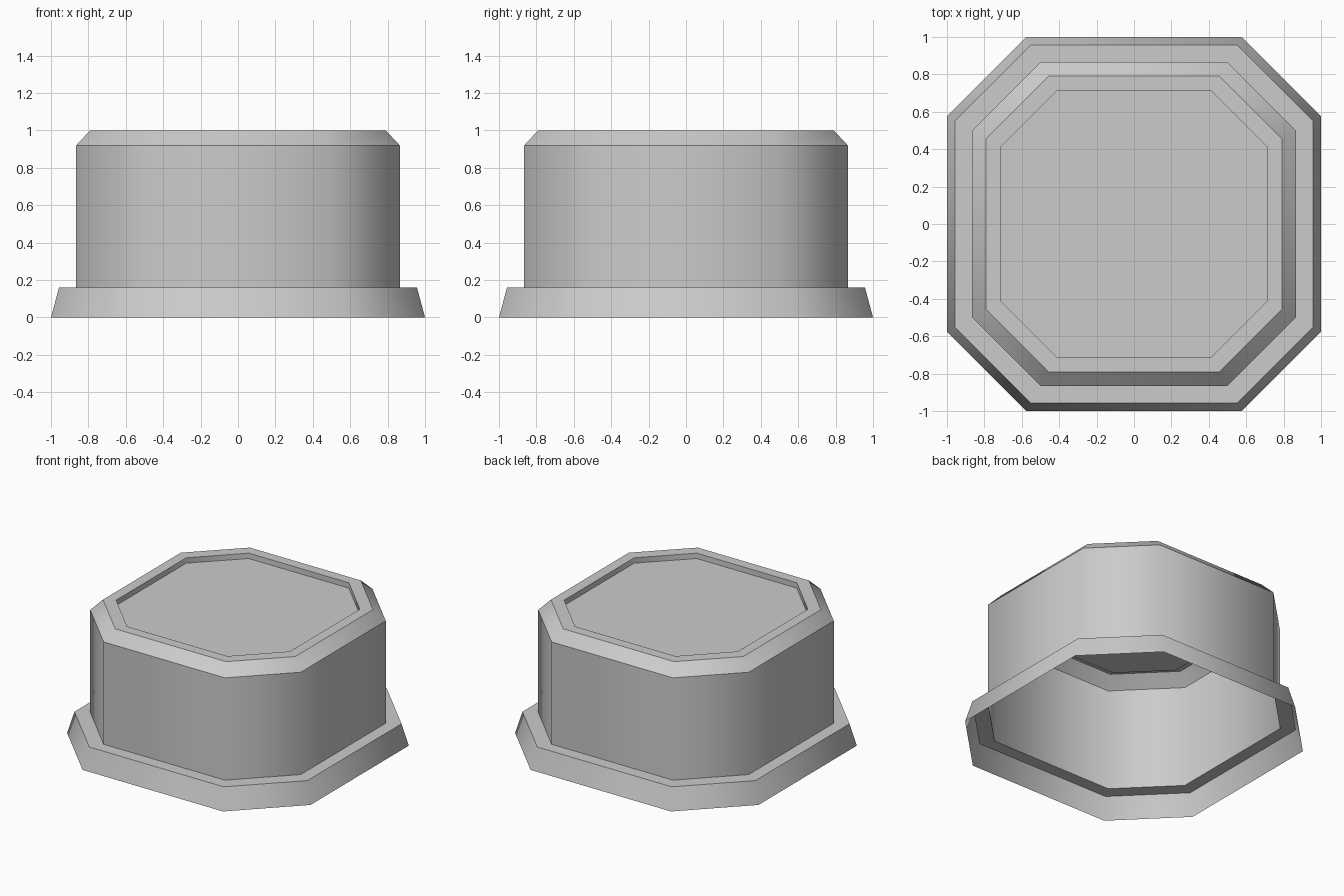
import bpy
import bmesh

if "Cube" in bpy.data.objects:
    bpy.data.objects.remove(bpy.data.objects["Cube"])

# Profile of the hollow shell: (half width, height), from the foot to the recessed lid
PROFILE = [
    (1.0, 0.0), (0.957, 0.16),      # tapered flange
    (0.865, 0.16), (0.865, 0.92),   # ledge and straight wall
    (0.79, 1.0), (0.713, 1.0),      # chamfer and rim
    (0.713, 0.96),                  # recess wall
]
K = 0.577  # half length of the long sides relative to the half width
OCTAGON = [(1, -K), (1, K), (K, 1), (-K, 1), (-1, K), (-1, -K), (-K, -1), (K, -1)]


def make_shell(name):
    bm = bmesh.new()
    rings = [[bm.verts.new((x * r, y * r, z)) for x, y in OCTAGON] for r, z in PROFILE]
    for low, high in zip(rings, rings[1:]):
        for i in range(8):
            j = (i + 1) % 8
            bm.faces.new((low[i], low[j], high[j], high[i]))
    bm.faces.new(rings[-1])  # recessed lid

    # Smooth around the corners, sharp along every ring
    for f in bm.faces:
        f.smooth = True
    for ring in rings:
        for i in range(8):
            bm.edges.get((ring[i], ring[(i + 1) % 8])).smooth = False

    mesh = bpy.data.meshes.new(name)
    bm.to_mesh(mesh)
    bm.free()
    obj = bpy.data.objects.new(name, mesh)
    bpy.context.collection.objects.link(obj)
    return obj


make_shell("octagonal_cap")
